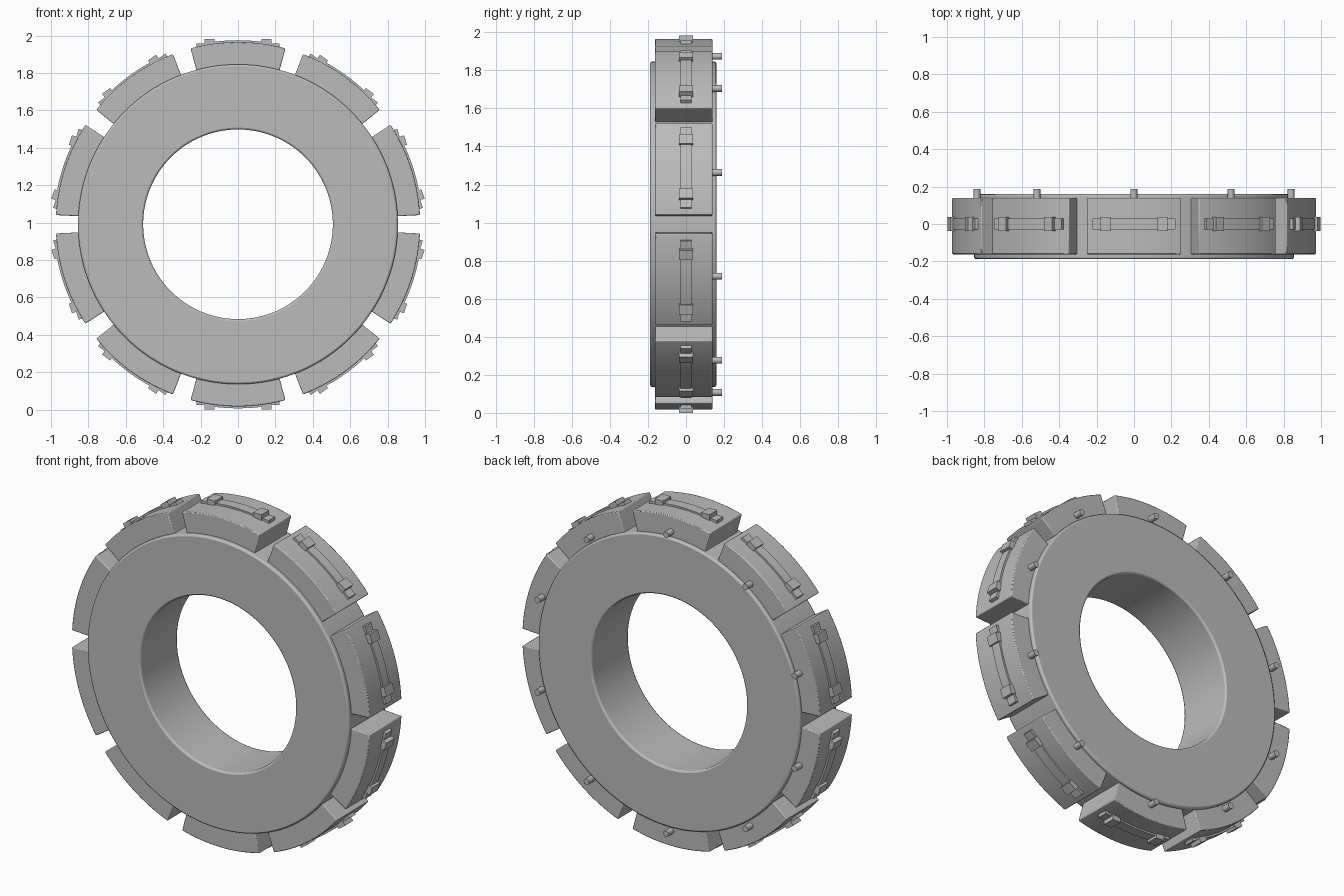
import bpy, bmesh, math
from mathutils import Matrix, Vector

cube = bpy.data.objects.get("Cube")
if cube:
    bpy.data.objects.remove(cube, do_unlink=True)

CENTRE = Vector((0, 0, 0.991))
COUNT = 10

grey = bpy.data.materials.new("plain grey")
grey.use_nodes = True
GREY = (0.5, 0.5, 0.5, 1)
grey.diffuse_color = GREY
grey.node_tree.nodes["Principled BSDF"].inputs["Base Color"].default_value = GREY


def finish(name, bm, matrix, bevel=0):
    """Turn a bmesh into a placed, shaded object."""
    bmesh.ops.recalc_face_normals(bm, faces=bm.faces)
    mesh = bpy.data.meshes.new(name)
    bm.to_mesh(mesh)
    bm.free()
    mesh.materials.append(grey)
    ob = bpy.data.objects.new(name, mesh)
    bpy.context.collection.objects.link(ob)
    ob.matrix_world = matrix
    if bevel:
        mod = ob.modifiers.new("edge", 'BEVEL')
        mod.width = bevel
        mod.segments = 2
        mod.limit_method = 'ANGLE'
        mod.angle_limit = math.radians(40)
    bpy.ops.object.select_all(action='DESELECT')
    ob.select_set(True)
    bpy.context.view_layer.objects.active = ob
    bpy.ops.object.shade_smooth_by_angle(angle=math.radians(30))
    return ob


def sweep(name, profile, half_angle, steps, matrix, bevel=0):
    """Sweep a closed (radius, y) profile about the y axis, centred on +z."""
    bm = bmesh.new()
    full = half_angle >= math.pi
    rows = []
    for i in range(steps if full else steps + 1):
        a = -half_angle + 2 * half_angle * i / steps
        rows.append([bm.verts.new((r * math.sin(a), y, r * math.cos(a)))
                     for r, y in profile])
    n = len(profile)
    pairs = list(zip(rows, rows[1:])) + ([(rows[-1], rows[0])] if full else [])
    for p, q in pairs:
        for j in range(n):
            k = (j + 1) % n
            bm.faces.new((p[j], p[k], q[k], q[j]))
    if not full:
        bm.faces.new(rows[0])
        bm.faces.new(rows[-1])
    return finish(name, bm, matrix, bevel)


def rect(r0, r1, y0, y1):
    return [(r0, y0), (r1, y0), (r1, y1), (r0, y1)]


def box(name, x0, x1, half_y, z0, z1, matrix):
    bm = bmesh.new()
    bmesh.ops.create_cube(bm, size=1)
    bmesh.ops.scale(bm, vec=(x1 - x0, 2 * half_y, z1 - z0), verts=bm.verts)
    bmesh.ops.translate(bm, vec=((x0 + x1) / 2, 0, (z0 + z1) / 2), verts=bm.verts)
    return finish(name, bm, matrix)


# Main ring with a round hole
base = Matrix.Translation(CENTRE)
sweep("main_ring", rect(0.507, 0.855, -0.188, 0.16), math.pi, 160, base, 0.01)

# Outer blocks, each with a strap, two clamps and a rear pin
for i in range(COUNT):
    m = base @ Matrix.Rotation(math.tau * i / COUNT, 4, 'Y')
    sweep(f"outer_block_{i}", rect(0.82, 0.974, -0.162, 0.139),
          math.radians(15.1), 16, m, 0.005)
    sweep(f"strap_{i}", rect(0.96, 0.984, -0.03, 0.03),
          math.radians(8), 10, m)
    for side, label in ((-1, "right"), (1, "left")):
        inner, mid, outer = (sorted((side * a, side * b)) for a, b in
                             ((0.125, 0.178), (0.17, 0.222), (0, 0)))
        box(f"clamp_{label}_{i}", *inner, 0.037, 0.94, 0.991, m)
        box(f"strap_end_{label}_{i}", *mid, 0.029, 0.93, 0.967, m)

    bm = bmesh.new()
    bmesh.ops.create_cone(bm, cap_ends=True, segments=20, radius1=0.018,
                          radius2=0.018, depth=0.09)
    bmesh.ops.transform(bm, verts=bm.verts, matrix=Matrix.Translation((0, 0.143, 0.883))
                        @ Matrix.Rotation(math.pi / 2, 4, 'X'))
    finish(f"rear_pin_{i}", bm, m)
